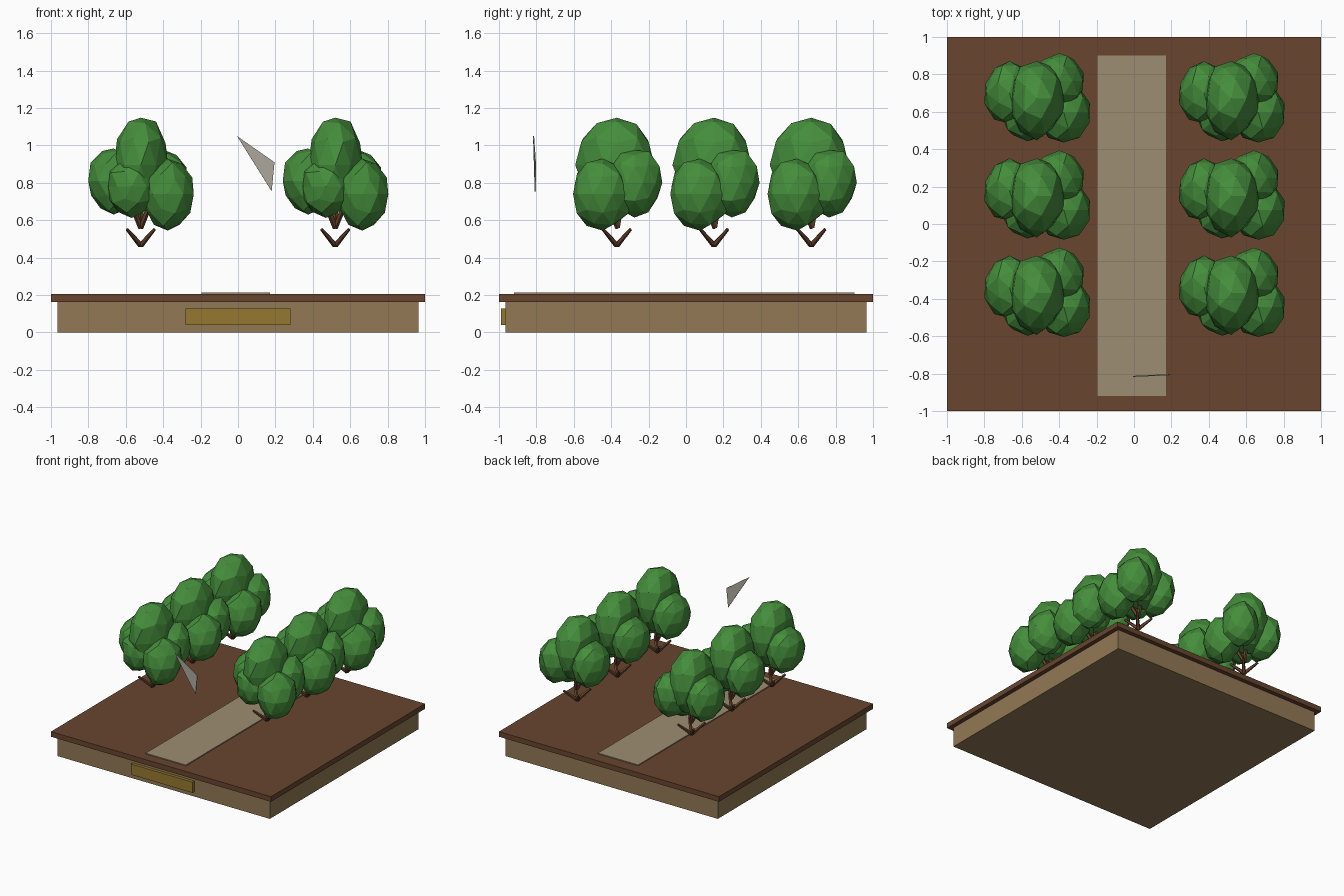
import bpy, bmesh, random
from mathutils import Vector, Matrix

if "Cube" in bpy.data.objects:
    bpy.data.objects.remove(bpy.data.objects["Cube"])


def material(name, rgb):
    m = bpy.data.materials.new(name)
    m.diffuse_color = (*rgb, 1)
    m.use_nodes = True
    m.node_tree.nodes["Principled BSDF"].inputs["Base Color"].default_value = m.diffuse_color
    return m


TAN = material("tan_wood", (0.29, 0.19, 0.09))
SOIL = material("soil", (0.14, 0.06, 0.028))
GOLD = material("gold", (0.30, 0.19, 0.03))
STONE = material("path_stone", (0.34, 0.27, 0.17))
GREY = material("grey_cloth", (0.42, 0.39, 0.34))
LEAF = material("leaf", (0.06, 0.27, 0.045))
BARK = material("bark", (0.13, 0.055, 0.025))


def finish(name, bm, mat):
    me = bpy.data.meshes.new(name)
    bmesh.ops.recalc_face_normals(bm, faces=bm.faces)
    bm.to_mesh(me)
    bm.free()
    me.materials.append(mat)
    ob = bpy.data.objects.new(name, me)
    bpy.context.collection.objects.link(ob)
    return ob


def box(name, lo, hi, mat):
    lo, hi = Vector(lo), Vector(hi)
    bm = bmesh.new()
    m = Matrix.Translation((lo + hi) / 2) @ Matrix.Diagonal((*(hi - lo), 1))
    bmesh.ops.create_cube(bm, size=1, matrix=m)
    return finish(name, bm, mat)


def stick(bm, a, b, r1, r2):
    a, b = Vector(a), Vector(b)
    rot = (b - a).to_track_quat('Z', 'Y').to_matrix().to_4x4()
    bmesh.ops.create_cone(bm, cap_ends=True, segments=5, radius1=r1, radius2=r2,
                          depth=(b - a).length,
                          matrix=Matrix.Translation((a + b) / 2) @ rot)


# Display base, soil slab, plaque and path
box("base", (-0.965, -0.965, 0), (0.965, 0.965, 0.165), TAN)
box("soil_slab", (-1, -1, 0.163), (1, 1, 0.205), SOIL)
box("plaque", (-0.28, -0.99, 0.04), (0.28, -0.96, 0.128), GOLD)
box("path", (-0.195, -0.92, 0.2), (0.17, 0.9, 0.213), STONE)

# Thin grey triangular sheet hanging above the path
bm = bmesh.new()
bm.faces.new([bm.verts.new(p) for p in
              ((-0.005, -0.815, 1.05), (0.195, -0.805, 0.91), (0.18, -0.806, 0.755))])
sheet = finish("hanging_sheet", bm, GREY)
sol = sheet.modifiers.new("thickness", 'SOLIDIFY')
sol.thickness = 0.006
sol.offset = 0

# Leafy crown: overlapping faceted lobes (centre, radii)
random.seed(4)
bm = bmesh.new()
for centre, radii in (
        ((0, 0, 0.895), (0.15, 0.215, 0.265)),
        ((-0.145, 0.03, 0.81), (0.14, 0.175, 0.18)),
        ((0.12, 0.095, 0.80), (0.145, 0.15, 0.19)),
        ((0.145, -0.075, 0.74), (0.14, 0.165, 0.19)),
        ((-0.05, -0.09, 0.78), (0.14, 0.14, 0.16))):
    m = Matrix.Translation(centre) @ Matrix.Diagonal((*radii, 1))
    for v in bmesh.ops.create_icosphere(bm, subdivisions=2, radius=1, matrix=m)["verts"]:
        c = Vector(centre)
        v.co = c + (v.co - c) * random.uniform(0.92, 1.05)
crown = finish("crown", bm, LEAF)

# Branches under the crown
bm = bmesh.new()
for tip in ((-0.055, -0.05, 0.70), (0.055, -0.05, 0.70), (0, 0.03, 0.72)):
    stick(bm, (0.0, 0.005, 0.56), tip, 0.014, 0.016)
# Four loose prongs spreading from a point below
for sx in (-1, 1):
    for sy in (-1, 1):
        stick(bm, (0, 0, 0.467), (sx * 0.073, sy * 0.073, 0.552), 0.016, 0.009)
branches = finish("branches", bm, BARK)

# Six identical trees in two rows
first = True
for x in (-0.52, 0.52):
    for y in (-0.37, 0.15, 0.67):
        for part in (crown, branches):
            ob = part if first else part.copy()
            if not first:
                bpy.context.collection.objects.link(ob)
            ob.location = (x, y, 0)
        first = False
